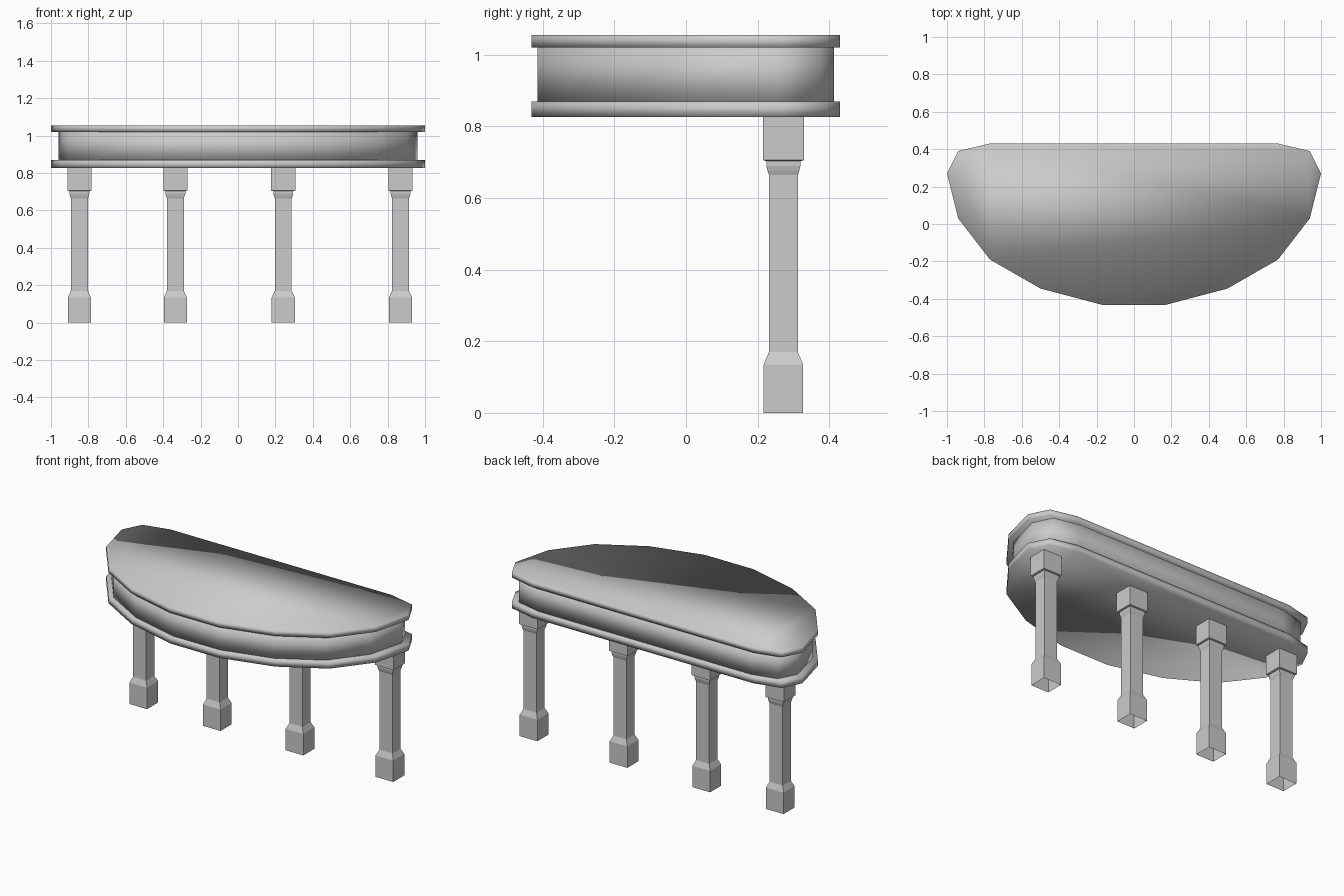
import bpy, bmesh

if "Cube" in bpy.data.objects:
    bpy.data.objects.remove(bpy.data.objects["Cube"])

# Right half of the D-shaped outline, front centre round to the back
HALF = [(0.17, -0.432), (0.50, -0.345), (0.77, -0.19), (0.94, 0.03),
        (1.00, 0.27), (0.94, 0.39), (0.77, 0.43)]
OUTLINE = HALF + [(-x, y) for x, y in reversed(HALF)]


def loft(name, rings, cap_bottom=True, smooth=False):
    """Skin a stack of equal-length point rings, bottom to top."""
    bm = bmesh.new()
    loops = [[bm.verts.new(p) for p in ring] for ring in rings]
    n = len(loops[0])
    for low, high in zip(loops, loops[1:]):
        for i in range(n):
            j = (i + 1) % n
            bm.faces.new((low[i], low[j], high[j], high[i]))
    bm.faces.new(loops[-1])
    if cap_bottom:
        bm.faces.new(list(reversed(loops[0])))
    for f in bm.faces:
        f.smooth = smooth
    mesh = bpy.data.meshes.new(name)
    bm.to_mesh(mesh)
    bm.free()
    obj = bpy.data.objects.new(name, mesh)
    bpy.context.collection.objects.link(obj)
    return obj


def slab(name, z0, z1, scale=1.0):
    loft(name, [[(x * scale, y * scale, z) for x, y in OUTLINE]
                for z in (z0, z1)], smooth=True)


# Table top, recessed apron and lower moulding
slab("table_top", 1.02, 1.055)
slab("apron", 0.86, 1.03, 0.96)
slab("lower_moulding", 0.827, 0.869)

# Square legs: (height, half depth); slightly wider than deep
PROFILE = [(0.0, 0.055), (0.135, 0.055), (0.17, 0.0405), (0.665, 0.0405),
           (0.675, 0.044), (0.69, 0.0475), (0.703, 0.0475),
           (0.706, 0.0575), (0.83, 0.0575)]
WIDE = 1.12
for k, cx in enumerate((-0.848, -0.335, 0.242, 0.869)):
    cy = 0.272
    rings = [[(cx + sx * h * WIDE, cy + sy * h, z)
              for sx, sy in ((-1, -1), (1, -1), (1, 1), (-1, 1))]
             for z, h in PROFILE]
    loft(f"leg_{k + 1}", rings, cap_bottom=False)
